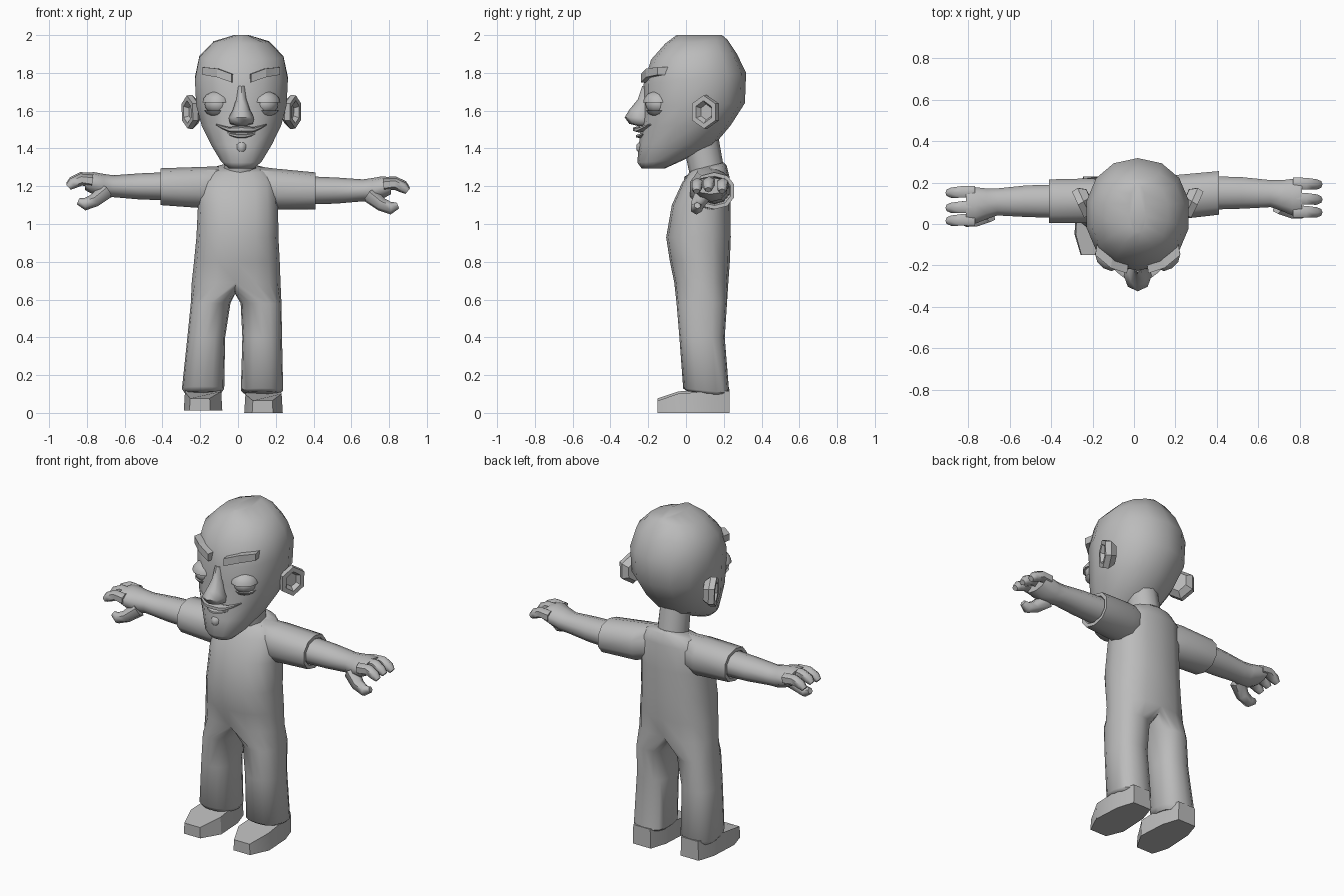
import bpy, bmesh, math
from mathutils import Vector

if "Cube" in bpy.data.objects:
    bpy.data.objects.remove(bpy.data.objects["Cube"])

grey = bpy.data.materials.new("plain_grey")
grey.diffuse_color = (0.5, 0.5, 0.5, 1)
grey.use_nodes = True
grey.node_tree.nodes["Principled BSDF"].inputs["Base Color"].default_value = grey.diffuse_color


def finish(bm, name, smooth=50):
    bmesh.ops.recalc_face_normals(bm, faces=bm.faces)
    me = bpy.data.meshes.new(name)
    bm.to_mesh(me)
    bm.free()
    me.materials.append(grey)
    ob = bpy.data.objects.new(name, me)
    bpy.context.collection.objects.link(ob)
    bpy.ops.object.select_all(action='DESELECT')
    ob.select_set(True)
    bpy.context.view_layer.objects.active = ob
    if smooth:
        bpy.ops.object.shade_smooth_by_angle(angle=math.radians(smooth))
    return ob


def ring(c, u, v, n, p=1.0):
    """Ellipse (p < 1 squares it off) around c with half axes u and v."""
    pts = []
    for i in range(n):
        t = 2 * math.pi * i / n
        a, b = math.sin(t), math.cos(t)
        a, b = [math.copysign(abs(k) ** p, k) for k in (a, b)]
        pts.append(Vector(c) + Vector(u) * a + Vector(v) * b)
    return pts


def skin(bm, loops):
    for a, b in zip(loops, loops[1:]):
        for i in range(len(a)):
            j = (i + 1) % len(a)
            bm.faces.new((a[i], a[j], b[j], b[i]))


def loft(name, rings, smooth=50):
    bm = bmesh.new()
    loops = [[bm.verts.new(p) for p in r] for r in rings]
    skin(bm, loops)
    bm.faces.new(loops[0])
    bm.faces.new(loops[-1])
    return finish(bm, name, smooth)


def zring(cx, hx, yf, yb, zf, zb, n, p=1.0):
    """Ring around the z axis, from its front and back points."""
    return ring((cx, (yf + yb) / 2, (zf + zb) / 2), (hx, 0, 0),
                (0, (yf - yb) / 2, (zf - zb) / 2), n, p)


def xring(x, y0, y1, z0, z1, n, p=1.0):
    return ring((x, (y0 + y1) / 2, (z0 + z1) / 2), (0, (y1 - y0) / 2, 0),
                (0, 0, (z1 - z0) / 2), n, p)


def tube(name, pts, radii, n=6, squash=1.0):
    """Tapered limb through pts."""
    pts = [Vector(p) for p in pts]
    rings = []
    for i, (p, r) in enumerate(zip(pts, radii)):
        d = (pts[min(i + 1, len(pts) - 1)] - pts[max(i - 1, 0)]).normalized()
        u = d.cross(Vector((0, 0, 1))).normalized()
        rings.append(ring(p, u * r, u.cross(d) * r * squash, n))
    return loft(name, rings, 60)


# Head, chin to crown
CX = 0.018
loft("head", [zring(CX, *r, 14, 0.93) for r in (
    (.07, -.235, -.11, 1.295, 1.295), (.11, -.258, -.01, 1.325, 1.34),
    (.165, -.25, .15, 1.42, 1.42), (.215, -.235, .235, 1.52, 1.52),
    (.245, -.225, .312, 1.62, 1.64), (.252, -.225, .318, 1.74, 1.80),
    (.228, -.185, .27, 1.87, 1.90), (.15, -.11, .22, 1.955, 1.975),
    (.04, -.05, .19, 2.0, 2.0))], 60)

# Neck and collar
loft("neck", [zring(.01, .09, .02, .2, 1.26, 1.30, 10),
              zring(.012, .085, -.01, .17, 1.40, 1.47, 10)])

# Torso and trousers, one skin with the crotch seam shared by both legs
bm = bmesh.new()
body = [[bm.verts.new(p) for p in zring(*r, 16, .85)] for r in (
    (.005, .09, .03, .20, 1.285, 1.325), (.005, .15, .015, .215, 1.27, 1.31),
    (0, .205, -.02, .23, 1.22, 1.25), (0, .212, -.075, .235, 1.10, 1.10),
    (-.003, .217, -.105, .237, .93, .93), (-.006, .227, -.085, .232, .80, .80),
    (-.01, .235, -.062, .224, .69, .69))]
skin(bm, body)
bm.faces.new(body[0])
hip = body[-1]
seam = [bm.verts.new((-.015, .085 + .125 * math.cos(math.pi * i / 8),
                      .69 - .06 * math.sin(math.pi * i / 8))) for i in range(1, 8)]
for s, legs in ((1, ((.122, .108, .58), (.128, .105, .40), (.127, .112, .13))),
                (-1, ((-.145, .105, .58), (-.168, .1, .40), (-.185, .112, .14)))):
    loops = [[hip[(s * i) % 16] for i in range(9)] + seam]
    for (cx, hx, z), (yf, yb) in zip(legs, ((-.05, .217), (-.035, .205), (-.015, .228))):
        drop = .025 if z < .2 else 0
        loops.append([bm.verts.new(p) for p in zring(cx, s * hx, yf, yb, z, z - drop, 16, .85)])
    # hem turned in
    loops.append([bm.verts.new(p) for p in zring(cx, s * hx * .85, .005, .21, .115, .09, 16, .85)])
    skin(bm, loops)
    bm.faces.new(loops[-1])
finish(bm, "torso_and_trousers", 50)

# Shoes
OUTLINE = ((-.06, .23), (.06, .23), (.092, .13), (.102, -.04),
           (.05, -.15), (-.06, -.15), (-.102, -.05), (-.092, .13))
for side, cx, z0, splay in (("left", .135, 0, 0), ("right", -.185, .012, .12)):
    rows = []
    for k in (0, 1):
        row = []
        for x, y in OUTLINE:
            z = z0 + k * (.065 + .05 * min(1, max(0, (y + .15) / .15)))
            row.append(Vector((cx + x * (1 - .06 * k) + splay * min(0, y + .05), y, z)))
        rows.append(row)
    loft(side + "_shoe", rows, 30)

# Arms: s is the side, dy and dz the small pose difference
for side, s, dy, dz in (("left", 1, .04, -.022), ("right", -1, 0, 0)):
    sh = dy * .4
    loft(side + "_sleeve", [xring(s * x, y0 + k, y1 + k, z0 + h, z1 + h, 10, .9) for x, y0, y1, z0, z1, k, h in (
        (.10, .03, .2, 1.10, 1.305, 0, 0), (.20, .0, .225, 1.085, 1.302, sh, dz * .4),
        (.41, .0, .22, 1.10, 1.295, dy, dz), (.41, .02, .2, 1.12, 1.275, dy, dz),
        (.38, .04, .18, 1.14, 1.255, dy, dz))], 40)
    # forearm and palm
    loft(side + "_arm", [xring(s * x, y0 + dy, y1 + dy, z0 + dz, z1 + dz, 10) for x, y0, y1, z0, z1 in (
        (.36, .025, .195, 1.125, 1.275), (.52, .03, .19, 1.13, 1.268),
        (.66, .038, .175, 1.142, 1.258), (.71, .02, .175, 1.14, 1.265),
        (.765, -.003, .182, 1.155, 1.275), (.81, .0, .18, 1.18, 1.268))], 60)
    # fingers
    for i, y in enumerate((.02, .082, .155)):
        y += dy
        z = dz + (0, .008, 0)[i]
        tube(f"{side}_finger_{i + 1}",
             [(s * .77, y, 1.228 + z), (s * .83, y, 1.235 + z),
              (s * .875, y - .004, 1.215 + z), (s * .898, y - .004, 1.195 + z)],
             (.034, .032, .029, .018))
    tube(side + "_thumb",
         [(s * .70, .05 + dy, 1.175 + dz), (s * .76, .02 + dy, 1.125 + dz),
          (s * .81, .015 + dy, 1.105 + dz), (s * .845, .02 + dy, 1.12 + dz)],
         (.045, .036, .033, .018))

# Paired face parts
for side, s in (("left", 1), ("right", -1)):
    # ear: flared hexagon with a recessed cup
    n, u = Vector((s * .85, -.52, 0)), Vector((s * .42, .9, 0))
    c = Vector((CX + s * .268, .105, 1.593))
    up = Vector((s * .02, -.015, 1))
    loft(side + "_ear", [ring(c + n * d, u * a, up * b, 6) for d, a, b in (
        (-.045, .05, .06), (-.01, .082, .09), (.022, .08, .088),
        (.022, .052, .06), (-.004, .035, .042))], 25)
    # eyeball, heavy upper lid and bag
    ex = CX + s * .127
    for part, r, y, zc, top in (("eye", .068, -.15, 1.635, None),
                                ("upper_lid", .08, -.152, 1.64, True),
                                ("eye_bag", .078, -.146, 1.628, False)):
        bm = bmesh.new()
        bmesh.ops.create_uvsphere(bm, u_segments=12, v_segments=8, radius=r)
        if top is not None:
            cut = .005 if top else -.035
            bmesh.ops.bisect_plane(bm, geom=bm.verts[:] + bm.edges[:] + bm.faces[:],
                                   plane_co=(0, 0, cut), plane_no=(0, 0, 1),
                                   clear_inner=top, clear_outer=not top)
            bmesh.ops.holes_fill(bm, edges=bm.edges)
        for v in bm.verts:
            v.co = Vector((ex + v.co.x, y + v.co.y * .95 + abs(v.co.x) * .1, zc + v.co.z * .8))
        finish(bm, f"{side}_{part}", 40)
    # slanted brow
    brow = []
    for off, y, z, h in ((.052, -.238, 1.772, .022), (.13, -.212, 1.80, .023), (.205, -.15, 1.81, .02)):
        x = CX + s * off
        brow.append([Vector((x, y, z - h)), Vector((x, y, z + h)),
                     Vector((x - s * .01, y + .06, z + h)), Vector((x - s * .01, y + .06, z - h))])
    loft(side + "_brow", brow, 0)

# Nose: bridge to nostrils
loft("nose", [zring(CX, hx, yf, -.17, z + dz, z, 8) for hx, yf, z, dz in (
    (.022, -.232, 1.73, 0), (.028, -.255, 1.66, 0), (.045, -.30, 1.605, 0),
    (.068, -.325, 1.56, .005), (.06, -.30, 1.53, 0), (.03, -.26, 1.52, 0))], 60)

# Moustache and lips, swept along the face
def lip(name, half, y0, z0, rise, ry, rz, wave=0):
    rings = []
    for i in range(9):
        t = i / 4 - 1
        k = max(.2, 1 - t * t * .8)
        z = z0 + rise * t * t + wave * math.cos(math.pi * t * 2)
        rings.append(ring((CX + half * t, y0 + .06 * t * t, z), (0, ry * k, 0), (0, 0, rz * k), 6))
    loft(name, rings, 50)


lip("moustache", .135, -.25, 1.498, .025, .034, .017, .004)
lip("lower_lip", .105, -.243, 1.465, .03, .025, .011)
lip("chin", .05, -.245, 1.405, .01, .02, .03)
